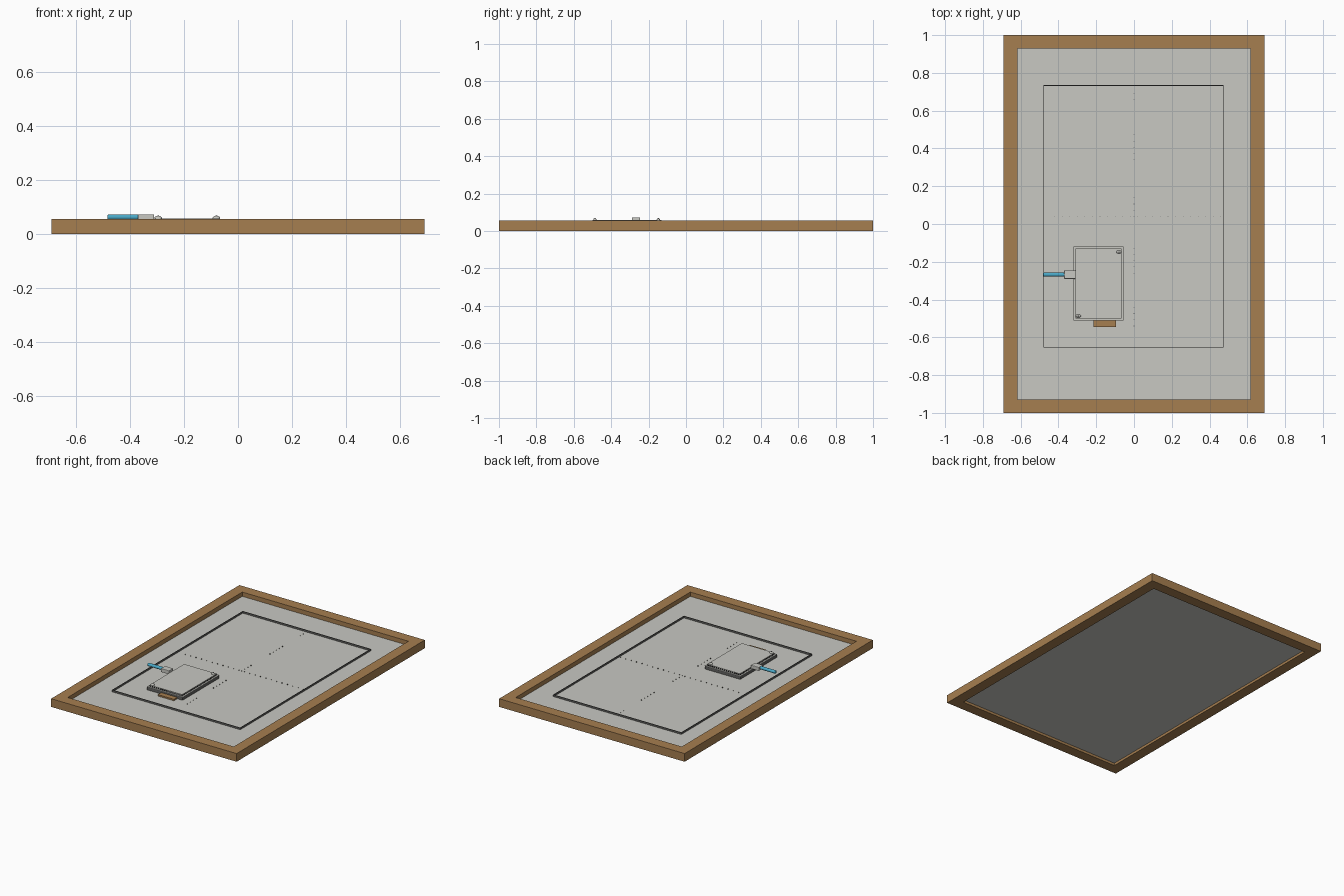
import bpy, bmesh, math
from mathutils import Matrix, Vector

if "Cube" in bpy.data.objects:
    bpy.data.objects.remove(bpy.data.objects["Cube"])


def material(name, r, g, b):
    m = bpy.data.materials.new(name)
    m.diffuse_color = (r, g, b, 1)
    m.use_nodes = True
    m.node_tree.nodes["Principled BSDF"].inputs["Base Color"].default_value = m.diffuse_color
    return m


WOOD = material("wood brown", 0.38, 0.21, 0.08)
GREY = material("light grey", 0.58, 0.58, 0.54)
DARK = material("dark grey", 0.12, 0.12, 0.115)
BLACK = material("black", 0.015, 0.015, 0.015)
BLUE = material("sky blue", 0.07, 0.40, 0.58)


def boxes(name, mat, spans, bevel=0):
    """One object from (x0, x1, y0, y1, z0, z1) boxes."""
    bm = bmesh.new()
    for x0, x1, y0, y1, z0, z1 in spans:
        mtx = Matrix.Translation(((x0 + x1) / 2, (y0 + y1) / 2, (z0 + z1) / 2))
        mtx = mtx @ Matrix.Diagonal((x1 - x0, y1 - y0, z1 - z0, 1))
        bmesh.ops.create_cube(bm, size=1, matrix=mtx)
    mesh = bpy.data.meshes.new(name)
    bm.to_mesh(mesh)
    bm.free()
    mesh.materials.append(mat)
    ob = bpy.data.objects.new(name, mesh)
    bpy.context.collection.objects.link(ob)
    if bevel:
        mod = ob.modifiers.new("edge", 'BEVEL')
        mod.width, mod.segments = bevel, 2
    return ob


def smooth(ob):
    bpy.ops.object.select_all(action='DESELECT')
    ob.select_set(True)
    bpy.context.view_layer.objects.active = ob
    bpy.ops.object.shade_smooth_by_angle()


# wooden frame
X, Y, H, W = 0.69, 1.0, 0.055, 0.072
for s, name in ((-1, "front_rail"), (1, "back_rail")):
    y0, y1 = sorted((s * Y, s * (Y - W)))
    boxes(name, WOOD, [(-X, X, y0, y1, 0, H)])
for s, name in ((-1, "left_rail"), (1, "right_rail")):
    x0, x1 = sorted((s * X, s * (X - W)))
    boxes(name, WOOD, [(x0, x1, -Y + W, Y - W, 0, H)])

# recessed panel
P = 0.026
boxes("panel", GREY, [(-X + W, X - W, -Y + W, Y - W, 0.017, P)])

# thin raised border on the panel
x0, x1, y0, y1, t = -0.48, 0.475, -0.655, 0.735, 0.004
boxes("border_ridge", DARK, [
    (x0, x1, y0, y0 + t, P, P + 0.012), (x0, x1, y1 - t, y1, P, P + 0.012),
    (x0, x0 + t, y0 + t, y1 - t, P, P + 0.012),
    (x1 - t, x1, y0 + t, y1 - t, P, P + 0.012)])

# dotted centre lines, one dotted evenly and one in groups
d = 0.0015
dots = [(-0.42 + i * 0.04, 0.04) for i in range(23)]
for start, count in ((-0.54, 4), (-0.26, 5), (0.04, 4), (0.34, 5), (0.66, 2)):
    dots += [(0, start + i * 0.033) for i in range(count)]
boxes("centre_dots", DARK,
      [(x - d, x + d, y - d, y + d, P, P + 0.005) for x, y in dots])

# control box: base, inset lid, row of studs round the lid
bx0, bx1, by0, by1 = -0.32, -0.055, -0.51, -0.12
boxes("box_base", DARK, [(bx0 + .001, bx1 - .001, by0 + .001, by1 - .001, P, 0.046)])
boxes("box_rim", GREY, [(bx0, bx1, by0, by1, 0.046, 0.048)])
g = 0.011
lx0, lx1, ly0, ly1 = bx0 + g, bx1 - g, by0 + g, by1 - g
boxes("box_lid", GREY, [(lx0, lx1, ly0, ly1, 0.048, 0.058)])
studs = []
nx, ny = 16, 24
for i in range(nx):
    x = lx0 + (i + 0.5) * (lx1 - lx0) / nx
    studs += [(x - .004, x + .004, y - .001, y + .001, 0.048, 0.056) for y in (ly0, ly1)]
for i in range(ny):
    y = ly0 + (i + 0.5) * (ly1 - ly0) / ny
    studs += [(x - .001, x + .001, y - .004, y + .004, 0.048, 0.056) for x in (lx0, lx1)]
boxes("lid_studs", BLACK, studs)

# small domed screws at opposite corners of the lid
for x, y, name in ((-0.295, -0.487, "front_screw"), (-0.08, -0.148, "back_screw")):
    bpy.ops.mesh.primitive_uv_sphere_add(segments=12, ring_count=8, radius=1,
                                         location=(x, y, 0.058))
    ob = bpy.context.object
    ob.name = name
    ob.scale = (0.014, 0.009, 0.010)
    ob.data.materials.append(GREY)
    smooth(ob)
    boxes(name + "_slot", BLACK, [(x - .003, x + .003, y - .003, y + .003, 0.066, 0.0688)])

# wooden tab, plug and blue cable
boxes("tab", WOOD, [(-0.215, -0.095, -0.545, by0, P, 0.036)])
boxes("plug", GREY, [(-0.37, -0.31, -0.29, -0.246, 0.048, 0.073)], 0.003)
bpy.ops.mesh.primitive_cylinder_add(vertices=16, radius=0.0105, depth=0.115,
                                    location=(-0.4245, -0.268, 0.0625),
                                    rotation=(0, math.pi / 2, 0))
cable = bpy.context.object
cable.name = "cable"
cable.data.materials.append(BLUE)
mod = cable.modifiers.new("round ends", 'BEVEL')
mod.width, mod.segments, mod.limit_method = 0.004, 3, 'ANGLE'
smooth(cable)
